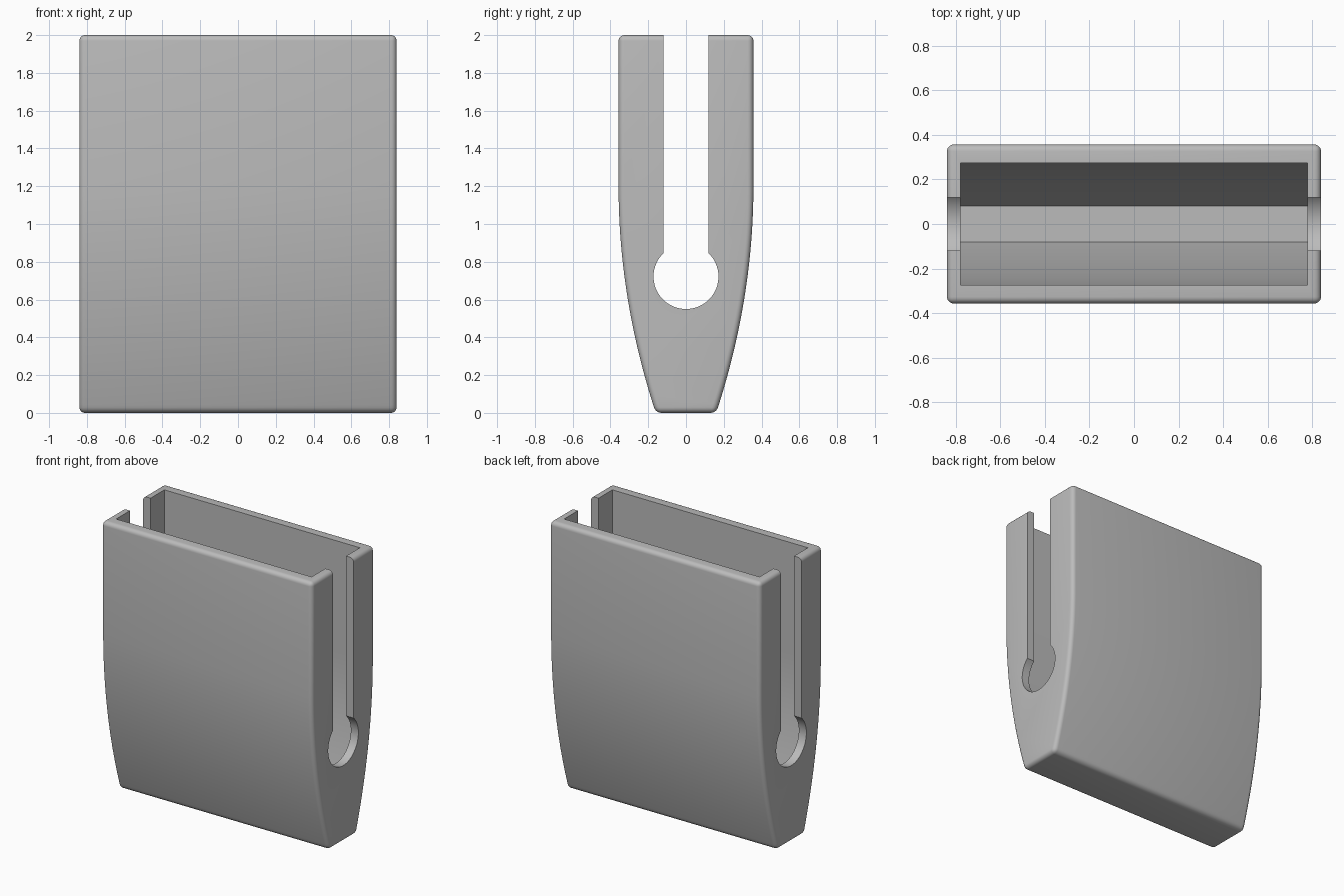
import bpy
import bmesh
import math

cube = bpy.data.objects.get("Cube")
if cube:
    bpy.data.objects.remove(cube, do_unlink=True)

HALF_X, HEIGHT, CURVE_TOP = 0.84, 2.0, 1.2

grey = bpy.data.materials.new("plain grey")
grey.use_nodes = True
COLOUR = (0.5, 0.5, 0.5, 1)
grey.diffuse_color = COLOUR
grey.node_tree.nodes["Principled BSDF"].inputs["Base Color"].default_value = COLOUR


def extrude_profile(name, points, half_x):
    """Extrude a (y, z) outline along x, centred."""
    bm = bmesh.new()
    face = bm.faces.new([bm.verts.new((-half_x, y, z)) for y, z in points])
    moved = bmesh.ops.extrude_face_region(bm, geom=[face])["geom"]
    verts = [v for v in moved if isinstance(v, bmesh.types.BMVert)]
    bmesh.ops.translate(bm, verts=verts, vec=(2 * half_x, 0, 0))
    bmesh.ops.recalc_face_normals(bm, faces=bm.faces)
    mesh = bpy.data.meshes.new(name)
    bm.to_mesh(mesh)
    bm.free()
    mesh.materials.append(grey)
    obj = bpy.data.objects.new(name, mesh)
    bpy.context.collection.objects.link(obj)
    return obj


def tapered_outline(bottom_z, bottom_y, top_y, top_z, steps=28):
    """Straight upper walls that curve inward to a narrow flat base."""
    side = []
    for i in range(steps + 1):
        t = i / steps
        z = bottom_z + (CURVE_TOP - bottom_z) * t
        side.append((top_y - (top_y - bottom_y) * (1 - t) ** 2, z))
    side.append((top_y, top_z))
    return side + [(-y, z) for y, z in reversed(side)]


def keyhole_outline(slot_y, radius, centre_z, top_z, steps=48):
    """Round hole opening into a straight slot."""
    start = math.asin(slot_y / radius)
    sweep = 2 * (math.pi - start)
    points = []
    for i in range(steps + 1):
        a = start + sweep * i / steps
        points.append((radius * math.sin(a), centre_z + radius * math.cos(a)))
    return points + [(-slot_y, top_z), (slot_y, top_z)]


# Outer shell with softened edges
body = extrude_profile("holder_body", tapered_outline(0, 0.16, 0.357, HEIGHT), HALF_X)
bpy.context.view_layer.objects.active = body
body.select_set(True)
bevel = body.modifiers.new("soft_edges", "BEVEL")
bevel.width = 0.03
bevel.segments = 5
bevel.limit_method = "ANGLE"
bevel.angle_limit = math.radians(30)
bpy.ops.object.modifier_apply(modifier=bevel.name)

# Inner pocket and the keyhole slots through both end walls
cutters = [
    extrude_profile("pocket_cutter", tapered_outline(0.08, 0.08, 0.275, HEIGHT + 0.2), 0.78),
    extrude_profile("slot_cutter", keyhole_outline(0.118, 0.172, 0.722, HEIGHT + 0.2), 1),
]
for cutter in cutters:
    cutter.hide_render = True
    cut = body.modifiers.new("cut", "BOOLEAN")
    cut.operation = "DIFFERENCE"
    cut.solver = "EXACT"
    cut.object = cutter
    bpy.ops.object.modifier_apply(modifier=cut.name)
    bpy.data.objects.remove(cutter, do_unlink=True)

bpy.ops.object.shade_smooth_by_angle(angle=math.radians(30))
